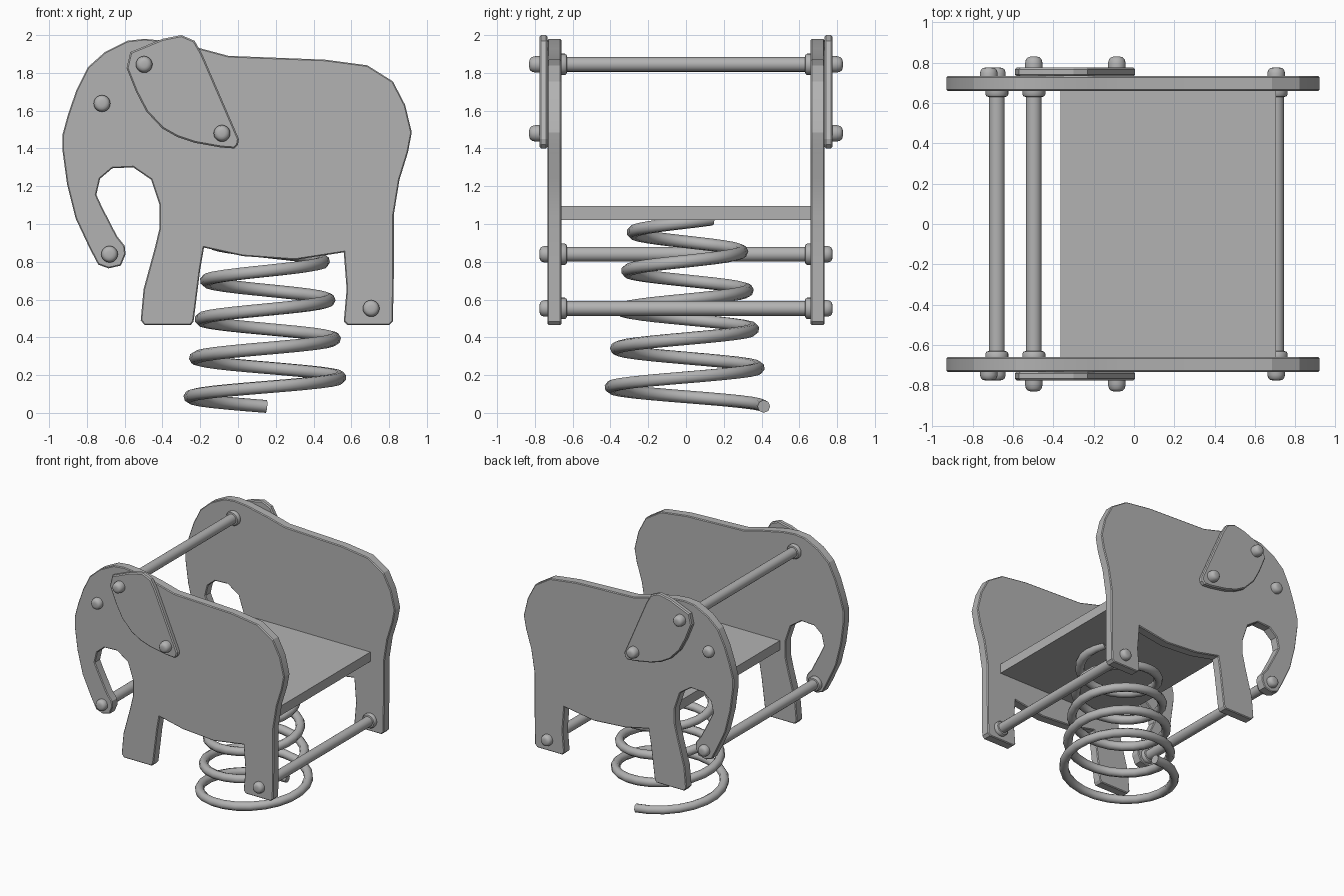
import bpy
import bmesh
from math import cos, sin, pi, radians

default_cube = bpy.data.objects.get("Cube")
if default_cube:
    bpy.data.objects.remove(default_cube, do_unlink=True)

# Single painted grey
grey = bpy.data.materials.new("plain grey")
grey.use_nodes = True
tint = (0.45, 0.45, 0.45, 1)
grey.diffuse_color = tint
grey.node_tree.nodes["Principled BSDF"].inputs["Base Color"].default_value = tint

INNER, OUTER, EAR_OUTER = 0.66, 0.733, 0.775


def finish(bm, name, smooth_angle=35):
    """Turn a bmesh into a named, shaded object."""
    bmesh.ops.recalc_face_normals(bm, faces=bm.faces)
    mesh = bpy.data.meshes.new(name)
    bm.to_mesh(mesh)
    bm.free()
    mesh.materials.append(grey)
    obj = bpy.data.objects.new(name, mesh)
    bpy.context.collection.objects.link(obj)
    bpy.ops.object.select_all(action="DESELECT")
    obj.select_set(True)
    bpy.context.view_layer.objects.active = obj
    bpy.ops.object.shade_smooth_by_angle(angle=radians(smooth_angle))
    return obj


def board(name, outline, y_start, y_end, bevel):
    """Cut a flat board from an x-z outline, with eased rims."""
    bm = bmesh.new()
    face = bm.faces.new([bm.verts.new((x, y_start, z)) for x, z in outline])
    grown = bmesh.ops.extrude_face_region(bm, geom=[face])
    moved = [v for v in grown["geom"] if isinstance(v, bmesh.types.BMVert)]
    bmesh.ops.translate(bm, verts=moved, vec=(0, y_end - y_start, 0))
    bmesh.ops.recalc_face_normals(bm, faces=bm.faces)
    rims = [e for e in bm.edges if abs(e.verts[0].co.y - e.verts[1].co.y) < 1e-5]
    bmesh.ops.bevel(bm, geom=rims, offset=bevel, segments=1, affect="EDGES")
    return finish(bm, name, 20)


def lathe(name, profile, x, z, side=1, sides=20):
    """Spin a (radius, y) profile around a crosswise axis at x, z."""
    bm = bmesh.new()
    rings = []
    for radius, y in profile:
        rings.append([bm.verts.new((x + radius * cos(2 * pi * i / sides), side * y,
                                    z + radius * sin(2 * pi * i / sides)))
                      for i in range(sides)])
    for low, high in zip(rings, rings[1:]):
        for i in range(sides):
            j = (i + 1) % sides
            bm.faces.new((low[i], low[j], high[j], high[i]))
    bm.faces.new(rings[0])
    bm.faces.new(rings[-1])
    return finish(bm, name)


def bolt(name, x, z, base, height, side):
    """Round-headed bolt cap standing on a board."""
    profile = [(0.044, base - 0.005), (0.044, base + height * 0.35),
               (0.039, base + height * 0.75), (0.03, base + height * 0.93),
               (0.016, base + height)]
    lathe(name, profile, x, z, side)


# Elephant silhouette: back, hind leg, belly, front leg, trunk
body_outline = [
    (-.93, 1.47), (-.9, 1.58), (-.855, 1.71), (-.795, 1.83), (-.705, 1.91),
    (-.585, 1.97), (-.495, 1.98), (-.39, 1.97), (-.2, 1.93), (-.05, 1.89),
    (.46, 1.87), (.685, 1.84), (.82, 1.755), (.885, 1.63), (.92, 1.485),
    (.9, 1.38), (.855, 1.235), (.825, 1.05), (.825, .73), (.82, .485),
    (.8, .465), (.58, .465), (.56, .485), (.575, .655), (.56, .85),
    (.3, .81), (.025, .83), (-.18, .875), (-.2, .76), (-.235, .485),
    (-.25, .465), (-.495, .465), (-.515, .49), (-.5, .655), (-.44, .875),
    (-.415, .98), (-.415, 1.1), (-.46, 1.235), (-.555, 1.3), (-.665, 1.295),
    (-.73, 1.24), (-.75, 1.155), (-.72, 1.09), (-.64, .935), (-.6, .885),
    (-.595, .84), (-.62, .78), (-.685, .765), (-.74, .785), (-.785, .87),
    (-.86, 1.03), (-.905, 1.21), (-.93, 1.395)]

ear_outline = [
    (-.57, 1.91), (-.4, 1.98), (-.3, 2), (-.23, 1.97), (-.19, 1.9),
    (.005, 1.45), (0, 1.42), (-.02, 1.4), (-.09, 1.405), (-.23, 1.43),
    (-.32, 1.46), (-.4, 1.505), (-.485, 1.595), (-.54, 1.7), (-.59, 1.825)]

head = (-.497, 1.845)
trunk = (-.68, .84)
hind_leg = (.705, .553)
eye = (-.72, 1.638)
ear_tip = (-.085, 1.48)

# Mirrored side boards, ears and bolts
for side, label in ((-1, "right"), (1, "left")):
    board(label + "_side_panel", body_outline, side * INNER, side * OUTER, 0.006)
    board(label + "_ear", ear_outline, side * OUTER, side * EAR_OUTER, 0.008)
    for part, spot in (("eye", eye), ("trunk_bolt", trunk), ("leg_bolt", hind_leg)):
        bolt(label + "_" + part, *spot, OUTER, 0.043, side)
    for part, spot in (("ear_top_bolt", head), ("ear_tip_bolt", ear_tip)):
        bolt(label + "_" + part, *spot, EAR_OUTER, 0.055, side)

# Crossbars with a collar at each end
collar = [(0.057, INNER), (0.057, INNER - 0.018), (0.05, INNER - 0.028), (0.039, INNER - 0.03)]
bar_profile = [(r, -y) for r, y in collar] + collar[::-1]
for name, spot in (("handle_bar", head), ("trunk_bar", trunk), ("foot_bar", hind_leg)):
    lathe(name, bar_profile, *spot)

# Seat plank between the sides
bm = bmesh.new()
bmesh.ops.create_cube(bm, size=1)
bmesh.ops.scale(bm, verts=bm.verts, vec=(1.07, 2 * INNER, 0.075))
bmesh.ops.translate(bm, verts=bm.verts, vec=(0.17, 0, 1.058))
finish(bm, "seat")

# Tapering coil spring, swept from a helix
turns, steps, pitch, wire = 4.85, 24, 0.205, 0.034
curve = bpy.data.curves.new("spring_path", "CURVE")
curve.dimensions = "3D"
curve.bevel_depth = wire
curve.bevel_resolution = 2
curve.use_fill_caps = True
spline = curve.splines.new("POLY")
count = int(turns * steps) + 1
spline.points.add(count - 1)
for i, point in enumerate(spline.points):
    turn = i / steps
    radius = 0.412 - 0.029 * turn
    angle = pi / 2 + 2 * pi * turn
    point.co = (0.15 + radius * cos(angle), radius * sin(angle), wire + pitch * turn, 1)
path = bpy.data.objects.new("spring_path", curve)
bpy.context.collection.objects.link(path)
bpy.context.view_layer.update()
bm = bmesh.new()
bm.from_mesh(path.evaluated_get(bpy.context.evaluated_depsgraph_get()).to_mesh())
bpy.data.objects.remove(path, do_unlink=True)
bmesh.ops.remove_doubles(bm, verts=bm.verts, dist=1e-5)
finish(bm, "spring", 50)
